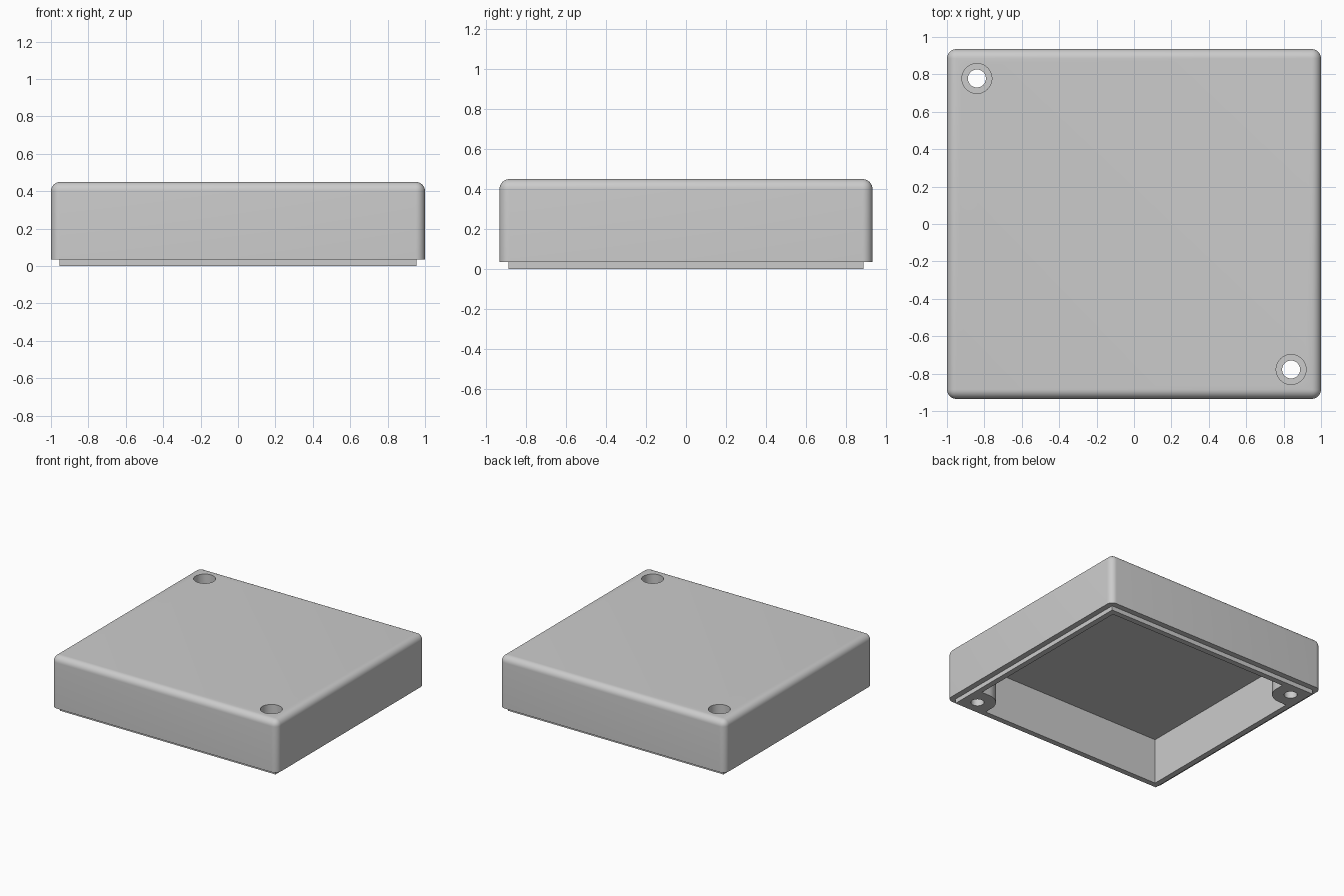
import bpy, bmesh
from mathutils import Matrix, Vector

if "Cube" in bpy.data.objects:
    bpy.data.objects.remove(bpy.data.objects["Cube"])

HX, HY = 1.0, 0.935          # outer half sizes
TOP, SHOULDER = 0.45, 0.035  # lid top and bottom of outer wall
STEP, WALL = 0.045, 0.09     # lip inset and full wall thickness
RADIUS = 0.05
HOLE_X, HOLE_Y = 0.84, 0.778
BOSS_R = 0.135

grey = bpy.data.materials.new("light grey plastic")
grey.use_nodes = True
grey.diffuse_color = (0.6, 0.6, 0.6, 1)
grey.node_tree.nodes["Principled BSDF"].inputs["Base Color"].default_value = grey.diffuse_color


def make(name, bm):
    bmesh.ops.recalc_face_normals(bm, faces=bm.faces)
    mesh = bpy.data.meshes.new(name)
    bm.to_mesh(mesh)
    bm.free()
    mesh.materials.append(grey)
    obj = bpy.data.objects.new(name, mesh)
    bpy.context.collection.objects.link(obj)
    return obj


def box(name, lo, hi, rounded=None, radius=0, segments=8):
    """Box between two corners; edges passing the rounded rule are bevelled."""
    lo, hi = Vector(lo), Vector(hi)
    bm = bmesh.new()
    bmesh.ops.create_cube(bm, size=1)
    for v in bm.verts:
        v.co = (lo + hi) / 2 + v.co * (hi - lo)
    if rounded:
        edges = [e for e in bm.edges if rounded(e.verts[0].co, e.verts[1].co)]
        bmesh.ops.bevel(bm, geom=edges, offset=radius, segments=segments,
                        profile=0.5, affect='EDGES')
    return make(name, bm)


def cylinder(name, x, y, radius, z0, z1):
    bm = bmesh.new()
    bmesh.ops.create_cone(bm, cap_ends=True, segments=48, radius1=radius, radius2=radius,
                          depth=z1 - z0, matrix=Matrix.Translation((x, y, (z0 + z1) / 2)))
    return make(name, bm)


def combine(target, tool, operation):
    mod = target.modifiers.new(operation, 'BOOLEAN')
    mod.operation, mod.object, mod.solver = operation, tool, 'EXACT'
    bpy.context.view_layer.update()
    graph = bpy.context.evaluated_depsgraph_get()
    mesh = bpy.data.meshes.new_from_object(target.evaluated_get(graph))
    target.modifiers.clear()
    target.data = mesh
    bpy.data.objects.remove(tool)


# Outer shell: every edge rounded except those around the open bottom
lid = box("enclosure_lid", (-HX, -HY, SHOULDER), (HX, HY, TOP),
          lambda a, b: max(a.z, b.z) > TOP - 0.01, RADIUS)

# Locating lip, then the hollow interior
lx, ly = HX - STEP, HY - STEP
cx, cy = HX - WALL, HY - WALL
combine(lid, box("lip", (-lx, -ly, 0), (lx, ly, 0.2)), 'UNION')
combine(lid, box("cavity", (-cx, -cy, -0.1), (cx, cy, TOP - 0.085)), 'DIFFERENCE')

# Corner screw bosses on one diagonal, with counterbored through holes
for s in (1, -1):
    x, y = s * HOLE_X, -s * HOLE_Y
    xs = sorted((x - s * BOSS_R, s * (cx + 0.02)))
    ys = sorted((y + s * BOSS_R, -s * (cy + 0.02)))
    inner_x = x - s * BOSS_R
    inner_y = y + s * BOSS_R

    def inner_edge(a, b):
        return all(abs(p.x - inner_x) < 1e-4 and abs(p.y - inner_y) < 1e-4 for p in (a, b))

    combine(lid, box("boss", (xs[0], ys[0], 0), (xs[1], ys[1], 0.4),
                     inner_edge, BOSS_R, 12), 'UNION')
    combine(lid, cylinder("screw_hole", x, y, 0.048, -0.1, 0.6), 'DIFFERENCE')
    combine(lid, cylinder("counterbore", x, y, 0.08, 0.1, 0.6), 'DIFFERENCE')

# Smooth rounded surfaces, keep hard edges crisp
bpy.ops.object.select_all(action='DESELECT')
lid.select_set(True)
bpy.context.view_layer.objects.active = lid
bpy.ops.object.shade_smooth_by_angle(angle=0.52)
